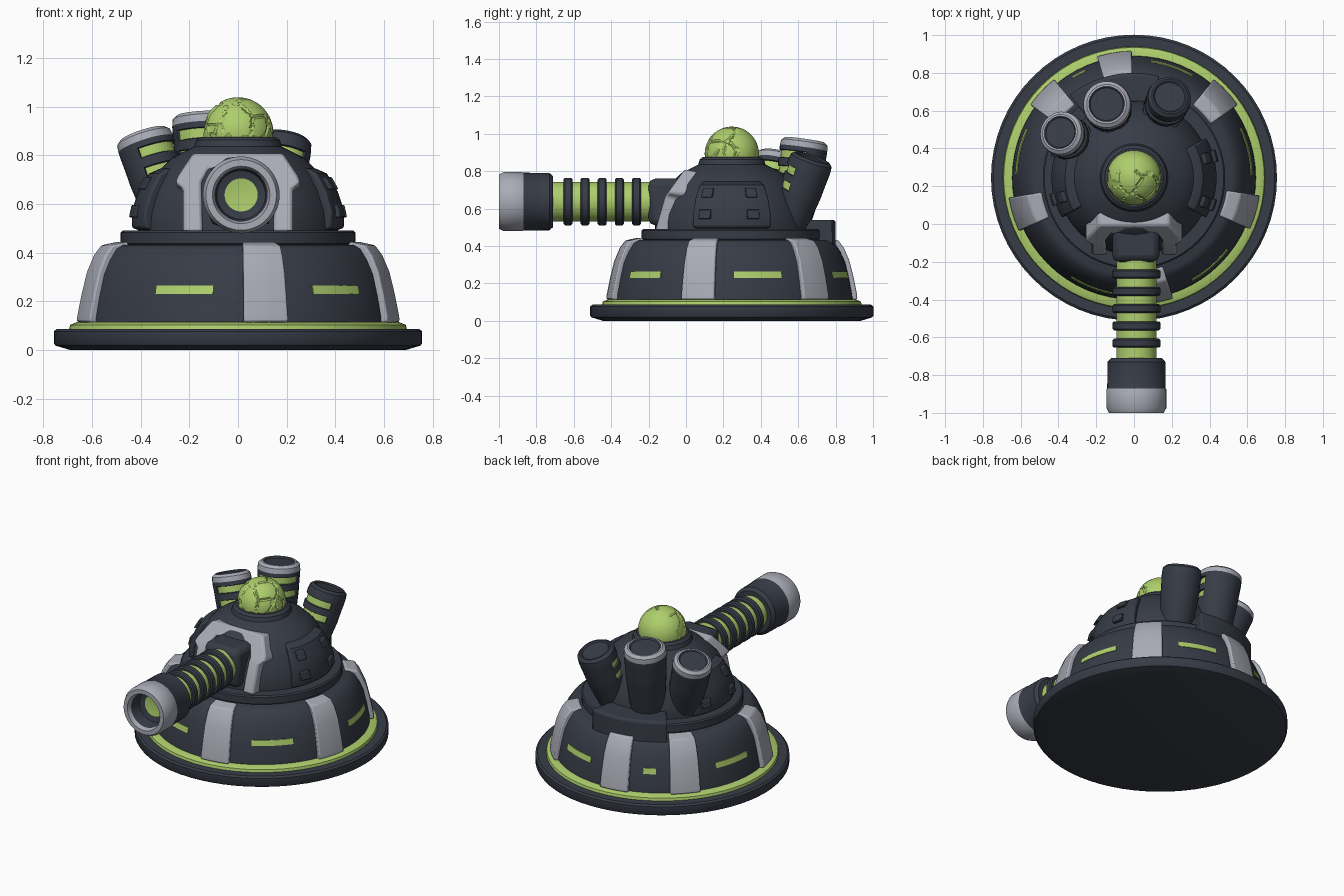
import bpy, bmesh, math, random
from mathutils import Vector, Matrix

if "Cube" in bpy.data.objects:
    bpy.data.objects.remove(bpy.data.objects["Cube"])

CY = 0.245                       # centre of the round base along y
CENTRE = Matrix.Translation((0, CY, 0))


def material(name, rgb):
    m = bpy.data.materials.new(name)
    m.diffuse_color = (*rgb, 1)
    m.use_nodes = True
    m.node_tree.nodes["Principled BSDF"].inputs["Base Color"].default_value = m.diffuse_color
    return m


MATS = [material("dark_metal", (0.038, 0.045, 0.062)),
        material("light_metal", (0.40, 0.41, 0.47)),
        material("glow_green", (0.42, 0.62, 0.15))]
DARK, GREY, GREEN = 0, 1, 2


def finish(name, bm, matrix=Matrix(), angle=35, bevel=0):
    bmesh.ops.remove_doubles(bm, verts=bm.verts, dist=1e-5)
    bmesh.ops.recalc_face_normals(bm, faces=bm.faces)
    bm.transform(matrix)
    me = bpy.data.meshes.new(name)
    bm.to_mesh(me)
    bm.free()
    for m in MATS:
        me.materials.append(m)
    me.shade_smooth()
    me.set_sharp_from_angle(angle=math.radians(angle))
    ob = bpy.data.objects.new(name, me)
    bpy.context.collection.objects.link(ob)
    if bevel:
        b = ob.modifiers.new("bevel", 'BEVEL')
        b.width, b.segments, b.limit_method = bevel, 2, 'ANGLE'
        b.angle_limit = math.radians(40)
    return ob


def lathe_mesh(profile, steps):
    """Profile rows are (radius, height, material of the band that follows)."""
    bm = bmesh.new()
    rings = []
    for i in range(steps):
        a = math.tau * i / steps
        rings.append([bm.verts.new((r * math.cos(a), r * math.sin(a), z)) for r, z, _ in profile])
    for i in range(steps):
        p, q = rings[i], rings[(i + 1) % steps]
        for j in range(len(profile) - 1):
            f = bm.faces.new((p[j], q[j], q[j + 1], p[j + 1]))
            f.material_index = profile[j][2]
    bmesh.ops.dissolve_degenerate(bm, dist=1e-6, edges=bm.edges)
    return bm


def lathe(name, profile, matrix=CENTRE, steps=64):
    return finish(name, lathe_mesh(profile, steps), matrix)


def sector(name, profile, mid, half, mat, bevel=0.0):
    """Closed (radius, height) loop swept over an arc, angles in degrees."""
    bm = bmesh.new()
    steps = max(2, round(half / 2.5))
    rows = []
    for i in range(steps + 1):
        a = math.radians(mid - half + 2 * half * i / steps)
        rows.append([bm.verts.new((r * math.cos(a), r * math.sin(a), z)) for r, z in profile])
    n = len(profile)
    for p, q in zip(rows, rows[1:]):
        for j in range(n):
            bm.faces.new((p[j], q[j], q[(j + 1) % n], p[(j + 1) % n]))
    bm.faces.new(rows[0])
    bm.faces.new(rows[-1])
    for f in bm.faces:
        f.material_index = mat
    return finish(name, bm, CENTRE, 35, bevel)


def interp(table, z):
    for (z0, r0), (z1, r1) in zip(table, table[1:]):
        if z <= z1:
            return r0 + (r1 - r0) * (z - z0) / (z1 - z0)
    return table[-1][1]


# Ground disc, glowing ring and lower body
lathe("ground_disc", [(0, 0, 0), (0.69, 0, 0), (0.75, 0.018, 0), (0.757, 0.028, 0),
                      (0.757, 0.076, 0), (0.745, 0.086, 0), (0, 0.086, 0)])
lathe("glow_ring", [(0.60, 0.08, 2), (0.695, 0.08, 2), (0.69, 0.103, 2), (0.66, 0.115, 2), (0.60, 0.115, 2)])
lathe("lower_body", [(0.62, 0.10, 0), (0.645, 0.115, 0), (0.643, 0.14, 0), (0.628, 0.22, 0),
                     (0.607, 0.31, 0), (0.58, 0.37, 0), (0.55, 0.415, 0), (0.52, 0.432, 0), (0, 0.435, 0)])
lathe("collar", [(0, 0.43, 0), (0.475, 0.43, 0), (0.483, 0.438, 0), (0.483, 0.482, 0), (0.475, 0.49, 0), (0, 0.49, 0)])

# Grey ribs and glowing slots around the body
RIB = [(0.60, 0.105), (0.672, 0.115), (0.67, 0.14), (0.652, 0.23), (0.63, 0.32),
       (0.60, 0.39), (0.57, 0.43), (0.50, 0.445), (0.48, 0.40)]
for i, a in enumerate((-80, -16, 43, 99, 137, 197)):
    sector(f"grey_rib_{i}", RIB, a, 8, GREY, 0.008)
SLOT = [(0.60, 0.23), (0.630, 0.23), (0.622, 0.264), (0.60, 0.264)]
for i, (a, half) in enumerate(((-49, 11.5), (13, 12), (71, 11), (118, 3.5), (167, 11.5), (249, 11.5))):
    sector(f"glow_slot_{i}", SLOT, a, half, GREEN)

# Turret dome with top cap
lathe("dome", [(0.41, 0.48, 0), (0.41, 0.52, 0), (0.403, 0.57, 0), (0.375, 0.65, 0), (0.33, 0.73, 0),
               (0.27, 0.79, 0), (0.19, 0.83, 0), (0.18, 0.835, 0), (0.172, 0.862, 0), (0.155, 0.875, 0), (0, 0.875, 0)])

# Raised side panels with small square bolts
DOME = [(0.48, 0.41), (0.57, 0.403), (0.65, 0.375), (0.73, 0.33), (0.79, 0.27)]
for side, mid in (("right", 0), ("left", 180)):
    sector(f"{side}_panel", [(0.36, 0.48), (0.435, 0.50), (0.437, 0.57), (0.41, 0.65),
                             (0.365, 0.725), (0.32, 0.745), (0.26, 0.74)], mid, 29, DARK, 0.01)
    for da in (-19, 15):
        for z in (0.57, 0.685):
            r0, r1 = interp(DOME, z - 0.025) + 0.052, interp(DOME, z + 0.025) + 0.052
            sector(f"{side}_bolt", [(r0 - 0.04, z - 0.025), (r0, z - 0.025), (r1, z + 0.025),
                                    (r1 - 0.04, z + 0.025)], mid + da, 4.2, DARK, 0.004)

# Cracked glowing orb: plates of varied height on the front half
random.seed(4)
seeds = [Vector([random.gauss(0, 1) for _ in range(3)]).normalized() for _ in range(34)]
bm = bmesh.new()
bmesh.ops.create_icosphere(bm, subdivisions=5, radius=1)
for v in bm.verts:
    d = sorted((v.co - s).length for s in seeds)
    crack = 0.006 if v.co.y < 0.25 and d[1] - d[0] < 0.05 else 0
    v.co *= 0.145 - crack
for f in bm.faces:
    f.material_index = GREEN
finish("glow_orb", bm, Matrix.Translation((0, CY, 0.893)), 30)

# Grey arch around the gun, leaning back with the dome: (outer x, z, inner x, z)
LEAN = [(0.48, -0.165), (0.66, -0.115), (0.75, -0.05), (0.82, 0.0)]
half = [(0.225, 0.485, 0.145, 0.485), (0.225, 0.665, 0.15, 0.665), (0.258, 0.69, 0.15, 0.69),
        (0.245, 0.72, 0.145, 0.70), (0.185, 0.81, 0.12, 0.745)]
stations = half + [(-a, b, -c, d) for a, b, c, d in reversed(half)]
bm = bmesh.new()
rows = []
for ox, oz, ix, iz in stations:
    o, i = Vector((ox, interp(LEAN, oz), oz)), Vector((ix, interp(LEAN, iz), iz))
    back = Vector((0, 0.10, -0.02))
    rows.append([bm.verts.new(p) for p in (o, i, i + back, o + back)])
for p, q in zip(rows, rows[1:]):
    for j in range(4):
        bm.faces.new((p[j], q[j], q[(j + 1) % 4], p[(j + 1) % 4]))
bm.faces.new(rows[0])
bm.faces.new(rows[-1])
for f in bm.faces:
    f.material_index = GREY
finish("gun_arch", bm, bevel=0.012)

# Gun: housing, glowing core, cooling rings and muzzle (lathe height = -y)
bm = bmesh.new()
bmesh.ops.create_cube(bm, size=1)
finish("gun_housing", bm, Matrix.Translation((0.01, -0.04, 0.635)) @ Matrix.Diagonal((0.25, 0.32, 0.25, 1)), bevel=0.035)
GUN = Matrix.Translation((0.013, 0, 0.637)) @ Matrix.Rotation(math.pi / 2, 4, 'X')
lathe("gun_core", [(0.106, 0.15, 2), (0.106, 0.73, 2)], GUN, 40)
for i in range(5):
    h = 0.265 + 0.0915 * i
    lathe(f"cooling_ring_{i}", [(0.10, h - 0.024, 0), (0.119, h - 0.024, 0), (0.127, h - 0.016, 0),
                                (0.127, h + 0.016, 0), (0.119, h + 0.024, 0), (0.10, h + 0.024, 0)], GUN, 40)
lathe("muzzle", [(0, 0.71, 0), (0.135, 0.71, 0), (0.153, 0.73, 0), (0.155, 0.87, 1), (0.158, 0.875, 1),
                 (0.158, 0.975, 1), (0.145, 1.0, 1), (0.118, 1.0, 1), (0.108, 0.975, 0),
                 (0.100, 0.90, 0), (0.068, 0.89, 2), (0, 0.89, 2)], GUN, 48)

# Rear pedestal under the canisters
sector("canister_pedestal", [(0.36, 0.40), (0.555, 0.40), (0.555, 0.53), (0.545, 0.54), (0.36, 0.54)], 102, 26, DARK, 0.008)


# Canisters: grey rim, green slots on the side that faces the orb
def canister(name, top, tilt, length, radius, rim):
    inward = Vector((-top[0], CY - top[1], 0)).normalized()
    axis = (Vector((0, 0, 1)) * math.cos(tilt) - inward * math.sin(tilt)).normalized()
    r = radius
    prof = [(0, -length, 0), (r * 0.72, -length, 0), (r * 0.85, -length * 0.8, 0), (r * 0.95, -0.21, 0),
            (r * 0.96, -0.20, 0), (r * 0.97, -0.155, 0), (r * 0.98, -0.115, 0), (r, -0.07, 0),
            (r, -0.045, rim), (r * 0.97, -0.015, rim), (r * 0.82, 0, rim), (r * 0.74, 0, 0),
            (r * 0.68, -0.008, 0), (0, -0.008, 0)]
    bm = lathe_mesh(prof, 32)
    rot = axis.to_track_quat('Z', 'Y').to_matrix().to_4x4()
    bm.transform(rot)
    bmesh.ops.remove_doubles(bm, verts=bm.verts, dist=1e-5)
    bmesh.ops.recalc_face_normals(bm, faces=bm.faces)
    for lo, hi in ((-0.20, -0.155), (-0.115, -0.07)):
        band = [f for f in bm.faces if lo < f.calc_center_median().dot(axis) < hi and f.normal.dot(inward) > 0.28]
        for f in band:
            f.material_index = GREEN
        rims = bmesh.ops.inset_region(bm, faces=band, thickness=0.003, depth=-0.010)["faces"]
        for f in rims:
            f.material_index = DARK
    finish(name, bm, Matrix.Translation(top))


canister("left_canister", (-0.392, 0.485, 0.887), 0.36, 0.42, 0.118, GREY)
canister("middle_canister", (-0.145, 0.635, 0.968), 0.15, 0.46, 0.128, GREY)
canister("right_canister", (0.19, 0.675, 0.872), 0.36, 0.40, 0.118, DARK)
